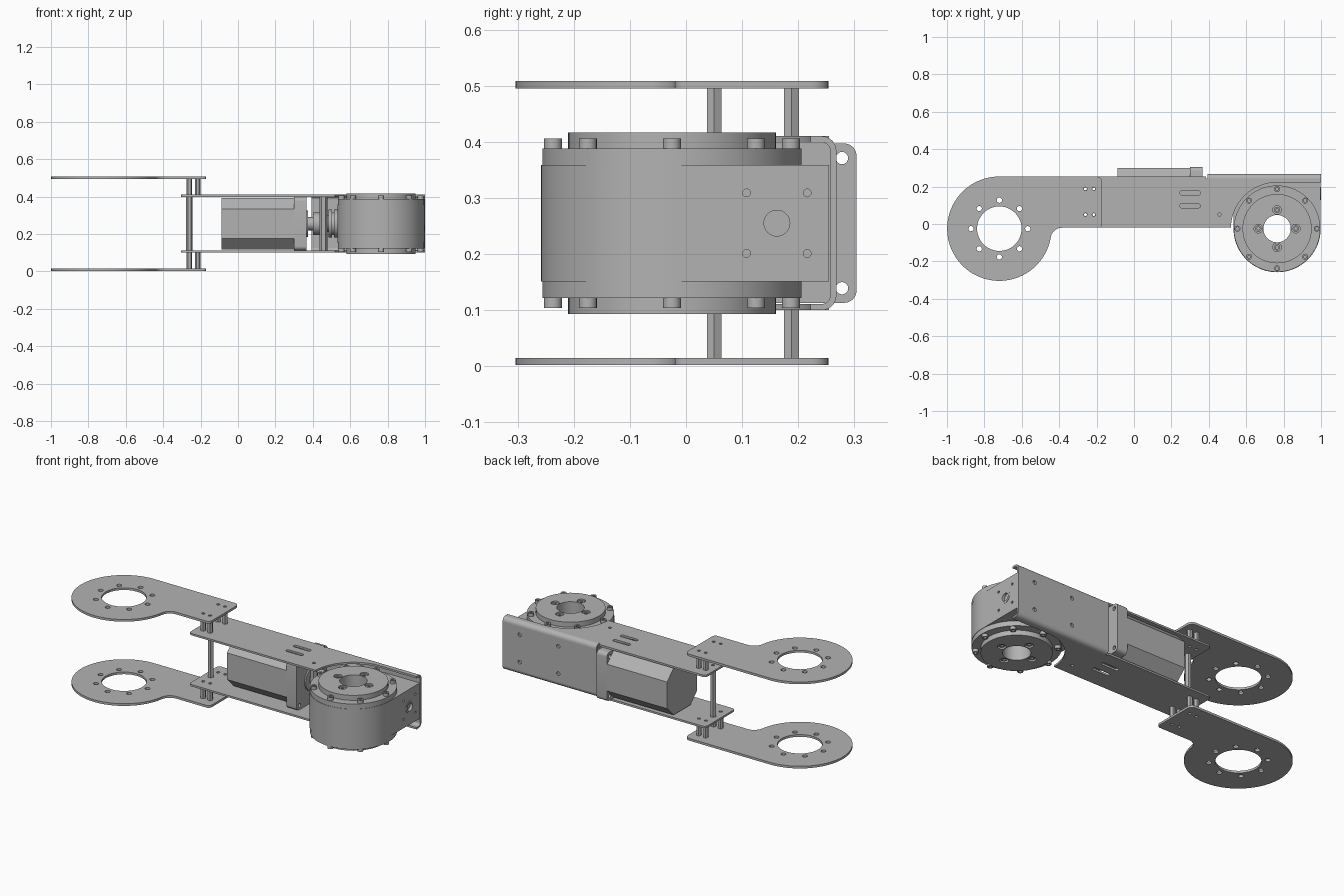
import bpy, bmesh, math
from math import sin, cos, pi, radians

cube = bpy.data.objects.get("Cube")
if cube:
    bpy.data.objects.remove(cube)

grey = bpy.data.materials.new("machined grey")
grey.use_nodes = True
COLOR = (0.45, 0.45, 0.45, 1)
grey.diffuse_color = COLOR
grey.node_tree.nodes["Principled BSDF"].inputs["Base Color"].default_value = COLOR

MID = 0.255                  # mirror height of the whole arm
DRUM = (0.765, -0.025)       # gearbox axis
RING = (-0.72, -0.025)       # far joint axis
SHAFT = (0.162, MID)         # motor axis in y, z


def arc(c, r, a0, a1, n=16):
    angles = [radians(a0 + (a1 - a0) * i / n) for i in range(n + 1)]
    return [(c[0] + r * cos(a), c[1] + r * sin(a)) for a in angles]


def circle(c, r, n=32):
    return arc(c, r, 0, 360 - 360 / n, n - 1)


def round_rect(u0, v0, u1, v1, r, n=6):
    corners = [((u1 - r, v1 - r), 0), ((u0 + r, v1 - r), 90),
               ((u0 + r, v0 + r), 180), ((u1 - r, v0 + r), 270)]
    return [p for c, a in corners for p in arc(c, r, a, a + 90, n)]


def polar(c, r, n, start=0):
    return circle(c, r, n) if not start else arc(c, r, start, start + 360 - 360 / n, n - 1)


def solid(name, outline, w0, w1, holes=(), axis="z"):
    """Extrude a 2D outline with holes from w0 to w1 along an axis."""
    curve = bpy.data.curves.new(name, "CURVE")
    curve.dimensions = "2D"
    curve.fill_mode = "BOTH"
    curve.extrude = abs(w1 - w0) / 2
    for loop in [outline, *holes]:
        spline = curve.splines.new("POLY")
        spline.points.add(len(loop) - 1)
        for point, (u, v) in zip(spline.points, loop):
            point.co = (u, v, 0, 1)
        spline.use_cyclic_u = True
    temp = bpy.data.objects.new(name + " profile", curve)
    bpy.context.collection.objects.link(temp)
    graph = bpy.context.evaluated_depsgraph_get()
    mesh = bpy.data.meshes.new_from_object(temp.evaluated_get(graph))
    bpy.data.objects.remove(temp)
    bpy.data.curves.remove(curve)
    bm = bmesh.new()
    bm.from_mesh(mesh)
    for vert in bm.verts:
        u, v, w = vert.co
        w += (w0 + w1) / 2
        vert.co = {"z": (u, v, w), "x": (w, u, v), "y": (u, w, v)}[axis]
    bmesh.ops.remove_doubles(bm, verts=bm.verts, dist=0.00005)
    bmesh.ops.recalc_face_normals(bm, faces=bm.faces)
    bm.to_mesh(mesh)
    bm.free()
    mesh.materials.clear()
    mesh.materials.append(grey)
    obj = bpy.data.objects.new(name, mesh)
    bpy.context.collection.objects.link(obj)
    bpy.ops.object.select_all(action="DESELECT")
    obj.select_set(True)
    bpy.context.view_layer.objects.active = obj
    bpy.ops.object.shade_smooth_by_angle(angle=radians(30))
    return obj


def pair(name, outline, w0, w1, holes=()):
    """A horizontal part above the middle and its mirror image below."""
    solid("upper_" + name, outline, w0, w1, holes)
    solid("lower_" + name, outline, 2 * MID - w1, 2 * MID - w0, holes)


# Outer joint plates: a ring blending into a mounting tab
bend = 0.06
dy = 0.055
dx = math.sqrt((0.279 + bend) ** 2 - dy ** 2)
lean = math.degrees(math.atan2(dy, dx))
joint = (arc((-0.2, 0.224), 0.03, 90, 0, 6) + arc((-0.19, 0), 0.02, 0, -90, 6)
         + arc((RING[0] + dx, RING[1] - dy), bend, 90, 180 - lean, 10)
         + arc(RING, 0.279, -lean, -270, 72))
mounts = [(x, y) for x in (-0.26, -0.215) for y in (0.05, 0.188)]
joint_holes = [circle(RING, 0.119, 48)]
joint_holes += [circle(p, 0.014, 16) for p in polar(RING, 0.152, 8)]
joint_holes += [circle(p, 0.009, 12) for p in mounts]
pair("joint_plate", joint, 0.495, 0.508, joint_holes)

# Hexagonal standoffs
for i, p in enumerate(mounts):
    pair(f"standoff_{i}", polar(p, 0.015, 6), 0.41, 0.495, [circle(p, 0.008, 12)])
solid("rear_post", polar((-0.26, 0.12), 0.017, 6), 0.11, 0.4)
solid("front_post", polar((0.457, 0.05), 0.021, 6), 0.11, 0.4)

# Inner arm plates, cut round the gearbox
arm = (arc((-0.285, 0), 0.02, 270, 180, 6) + arc((-0.285, 0.235), 0.02, 180, 90, 6)
       + [(0.385, 0.255), (0.385, 0.242), (1, 0.242), (1, 0.222)]
       + arc(DRUM, 0.247, 90, 178.8, 32))
arm_holes = [circle(p, 0.009, 12) for p in mounts + [(-0.26, 0.12), (0.457, 0.05)]]
arm_holes += [round_rect(0.245, y - 0.011, 0.355, y + 0.011, 0.0105)
              for y in (0.097, 0.166)]
pair("arm_plate", arm, 0.399, 0.41, arm_holes)

# Back web and its bent edges
solid("back_web", [(0.393, 0.126), (1, 0.126), (1, 0.384), (0.393, 0.384)], 0.257, 0.268,
      [circle((x, MID + s), 0.011, 16) for x in (0.64, 0.89) for s in (-0.08, 0.08)], "y")
for name, z, a in (("upper_bend", 0.384, 0), ("lower_bend", 0.126, -90)):
    c = (0.242, z)
    solid(name, arc(c, 0.026, a, a + 90, 8) + arc(c, 0.015, a + 90, a, 8), 0.393, 1, axis="x")

# Motor with chamfered body and square flange
y, z = SHAFT
h, k = 0.138, 0.078
body = [(y + a * s, z + b * t) for s, t, order in ((1, 1, 1), (-1, 1, -1), (-1, -1, 1), (1, -1, -1))
        for a, b in ((h, k), (k, h))[::order]]
solid("motor_body", body, -0.088, 0.3, axis="x")
solid("motor_flange", round_rect(y - 0.142, z - 0.142, y + 0.142, z + 0.142, 0.022), 0.3, 0.366,
      [circle((y + s, z + t), 0.011, 16) for s in (-0.116, 0.116) for t in (-0.116, 0.116)], "x")

# Shaft and coupling
for name, r, x0, x1 in (("motor_boss", 0.07, 0.366, 0.374), ("motor_shaft", 0.035, 0.374, 0.4),
                        ("coupling_hub", 0.06, 0.4, 0.445), ("coupling_neck", 0.045, 0.445, 0.485),
                        ("coupling_ring_a", 0.075, 0.485, 0.503),
                        ("coupling_groove", 0.06, 0.503, 0.514),
                        ("coupling_ring_b", 0.075, 0.514, 0.546)):
    solid(name, circle(SHAFT, r), x0, x1, axis="x")

# Gearbox housing: half drum in front, square block behind
bore = circle(DRUM, 0.073, 48)
housing = arc(DRUM, 0.233, 180, 360, 48) + [(0.985, DRUM[1]), (0.985, 0.255), (0.532, 0.255)]
solid("gearbox_housing", housing, 0.151, 0.359, [bore])
solid("gearbox_end_cover", [(DRUM[1], 0.151), (0.255, 0.151), (0.255, 0.359), (DRUM[1], 0.359)],
      0.985, 0.998, [circle(SHAFT, 0.023)]
      + [circle((y + s, z + t), 0.007, 12) for s in (-0.054, 0.054) for t in (-0.054, 0.054)], "x")
solid("shaft_collar", circle(SHAFT, 0.035), 0.998, 1, [circle(SHAFT, 0.023)], "x")

# Gearbox flanges, output rings and screws
inner_screws = polar(DRUM, 0.1, 4)
pair("drum_flange", circle(DRUM, 0.231, 96), 0.359, 0.388, [bore])
pair("output_ring", circle(DRUM, 0.185, 72), 0.388, 0.417,
     [bore] + [circle(p, 0.023, 20) for p in inner_screws])
for i, p in enumerate(inner_screws):
    pair(f"output_screw_{i}", circle(p, 0.017, 20), 0.388, 0.412, [polar(p, 0.009, 6)])
for i, p in enumerate(polar(DRUM, 0.212, 8)):
    pair(f"flange_screw_{i}", circle(p, 0.016, 20), 0.388, 0.406, [polar(p, 0.009, 6)])
